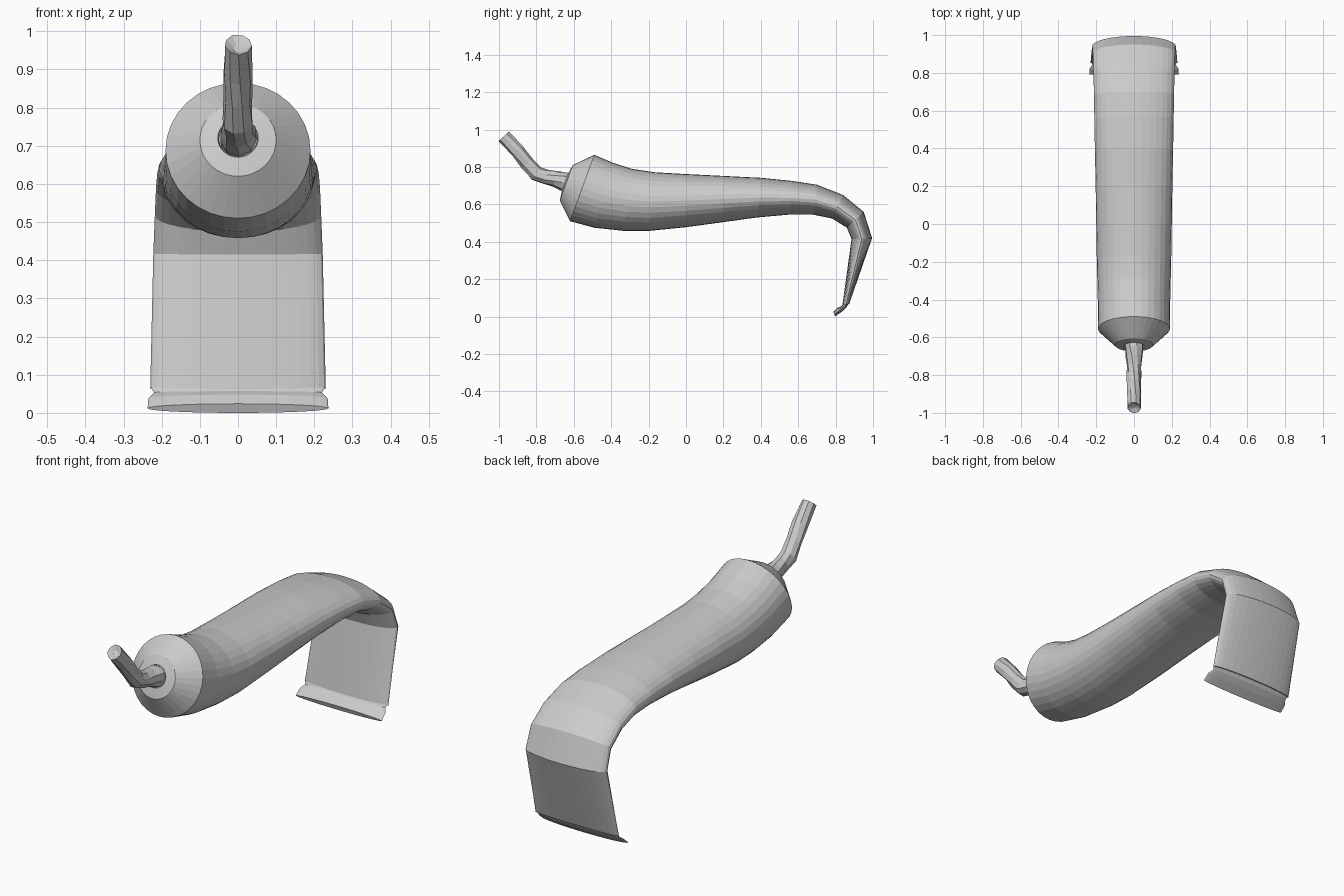
import bpy, bmesh, random
from math import sin, cos, tau
from mathutils import Vector

random.seed(4)
cube = bpy.data.objects.get("Cube")
if cube:
    bpy.data.objects.remove(cube)

grey = bpy.data.materials.new("light grey")
grey.use_nodes = True
GREY = (0.6, 0.6, 0.6, 1)
grey.diffuse_color = GREY
grey.node_tree.nodes["Principled BSDF"].inputs["Base Color"].default_value = GREY


def loft(name, rings):
    """Skin a list of closed point rings and cap both ends."""
    bm = bmesh.new()
    loops = [[bm.verts.new(p) for p in ring] for ring in rings]
    for a, b in zip(loops, loops[1:]):
        n = len(a)
        for i in range(n):
            j = (i + 1) % n
            bm.faces.new((a[i], a[j], b[j], b[i]))
    bm.faces.new(loops[0][::-1])
    bm.faces.new(loops[-1])
    bmesh.ops.recalc_face_normals(bm, faces=bm.faces)
    mesh = bpy.data.meshes.new(name)
    bm.to_mesh(mesh)
    bm.free()
    mesh.materials.append(grey)
    ob = bpy.data.objects.new(name, mesh)
    bpy.context.collection.objects.link(ob)
    return ob


def section(top_y, top_z, low_y, low_z, half_width, sides=32):
    """Elliptical ring spanning an upper and a lower profile point."""
    top, low = Vector((0, top_y, top_z)), Vector((0, low_y, low_z))
    mid, up = (top + low) / 2, (top - low) / 2
    side = Vector((half_width, 0, 0))
    return [mid + side * cos(tau * i / sides) + up * sin(tau * i / sides)
            for i in range(sides)]


# Tube body: round at the shoulder, flattening as it bends down
loft("tube_body", [section(*s) for s in (
    (-.49, .865, -.62, .51, .19),
    (-.39, .822, -.49, .475, .191),
    (-.29, .79, -.33, .458, .194),
    (-.17, .772, -.20, .458, .197),
    (0, .762, 0, .478, .2),
    (.2, .752, .2, .505, .203),
    (.4, .742, .38, .53, .207),
    (.57, .725, .55, .545, .21),
    (.70, .705, .68, .545, .212),
    (.84, .65, .78, .525, .215),
    (.95, .56, .86, .475, .218),
    (.995, .42, .885, .415, .222),
    (.873, .068, .836, .06, .23),
)])

# Folded crimp at the flat end
loft("crimped_end", [section(*s) for s in (
    (.87, .07, .838, .065, .229),
    (.858, .05, .832, .057, .22),
    (.835, .028, .812, .048, .235),
    (.797, 0, .788, .024, .237),
)])

# Conical shoulder with a shallow recessed mouth
loft("shoulder", [section(*s) for s in (
    (-.49, .865, -.62, .51, .19),
    (-.605, .81, -.675, .62, .1),
    (-.628, .77, -.664, .67, .053),
    (-.603, .76, -.635, .675, .05),
)])

# Squeezed-out paint: a slightly uneven, twisting strand
path = [(-.62, .712, .05), (-.66, .722, .052), (-.70, .735, .044),
        (-.75, .745, .04), (-.80, .765, .041), (-.85, .82, .039),
        (-.90, .885, .04), (-.973, .965, .038)]
SIDES = 9
rings = []
for k, (y, z, r) in enumerate(path):
    before, after = path[max(k - 1, 0)], path[min(k + 1, len(path) - 1)]
    along = Vector((0, after[0] - before[0], after[1] - before[1])).normalized()
    across = Vector((1, 0, 0))
    up = across.cross(along)
    rings.append([])
    for i in range(SIDES):
        a = tau * i / SIDES + k * 0.12
        rr = r * random.uniform(0.9, 1.08)
        rings[-1].append(Vector((0, y, z)) + across * rr * cos(a) + up * rr * sin(a))
# Hollow dimple in the tip
tip = sum(rings[-1], Vector()) / SIDES
rings.append([tip.lerp(p, 0.35) - along * 0.015 for p in rings[-1]])
loft("paint_strand", rings)
